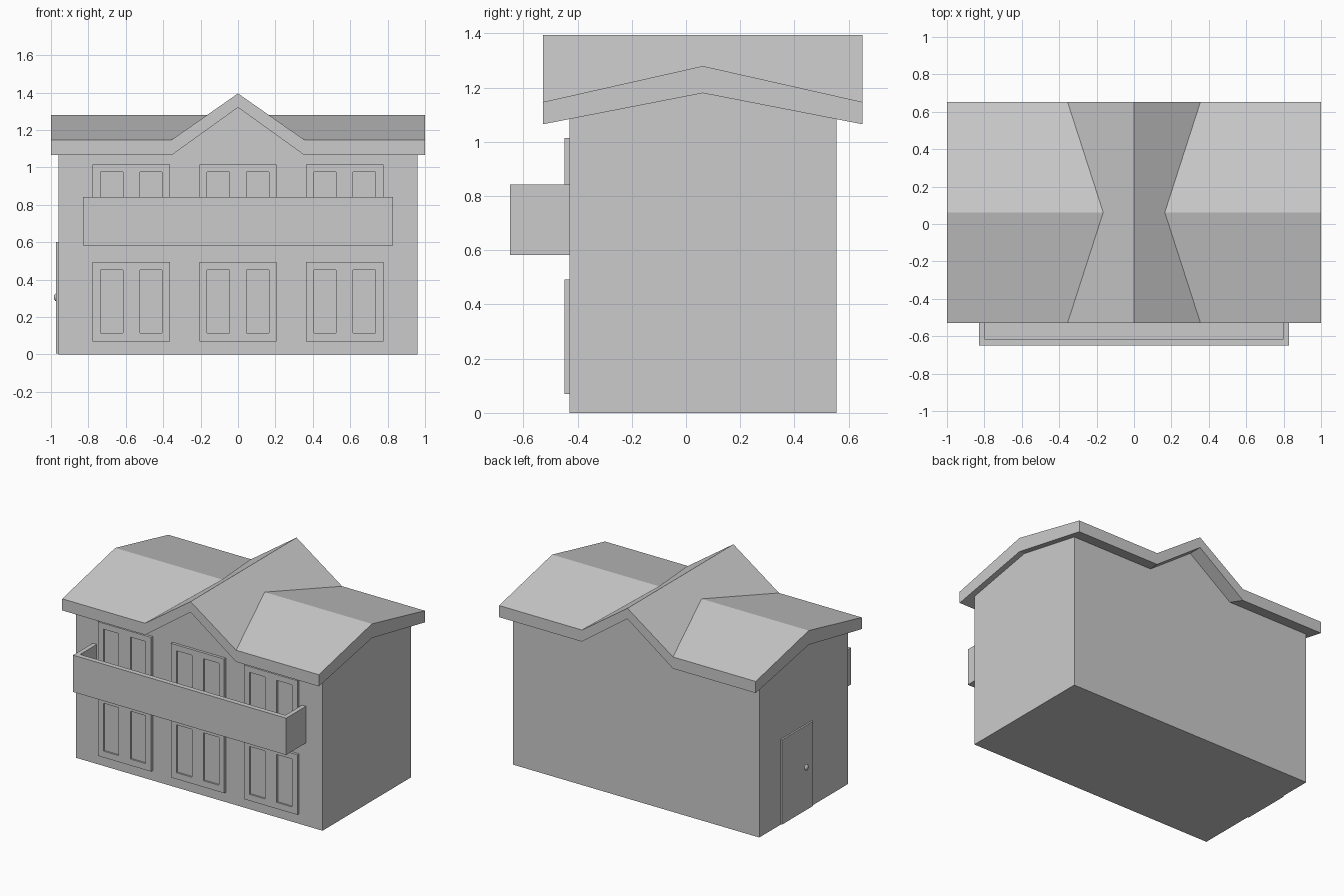
import bpy, bmesh
from mathutils import Vector

if "Cube" in bpy.data.objects:
    bpy.data.objects.remove(bpy.data.objects["Cube"])

YR = 0.062          # main ridge position in y
EAVE_F, EAVE_B = -0.528, 0.652


def finish(name, bm):
    bmesh.ops.recalc_face_normals(bm, faces=bm.faces)
    me = bpy.data.meshes.new(name)
    bm.to_mesh(me)
    bm.free()
    ob = bpy.data.objects.new(name, me)
    bpy.context.collection.objects.link(ob)
    return ob


def add_box(bm, x0, x1, y0, y1, z0, z1):
    res = bmesh.ops.create_cube(bm, size=1)
    c = Vector(((x0 + x1) / 2, (y0 + y1) / 2, (z0 + z1) / 2))
    for v in res['verts']:
        v.co = Vector((v.co.x * (x1 - x0), v.co.y * (y1 - y0), v.co.z * (z1 - z0))) + c


def boxes(name, items):
    bm = bmesh.new()
    for b in items:
        add_box(bm, *b)
    return finish(name, bm)


def section(y, half, eave, ridge, peak, valley=0.355):
    """Cross-gable outline at depth y, from left to right."""
    t = 1 - abs(y - YR) / (EAVE_B - YR)
    z = eave + (ridge - eave) * t
    v = valley * (peak - z) / (peak - eave)
    return [(-half, y, z), (-v, y, z), (0, y, peak), (v, y, z), (half, y, z)]


def gabled_solid(name, ys, half, top, bottom):
    """Solid between a top and a bottom cross-gable surface (or a flat base)."""
    bm = bmesh.new()
    rows = []
    for y in ys:
        up = section(y, half, *top)
        lo = section(y, half, *bottom) if bottom else [(p[0], y, 0) for p in up]
        rows.append([bm.verts.new(p) for p in up + lo[::-1]])
    for a, b in zip(rows, rows[1:]):
        n = len(a)
        for i in range(n):
            j = (i + 1) % n
            bm.faces.new((a[i], a[j], b[j], b[i]))
    # end faces split in strips
    for r in (rows[0], rows[-1]):
        for i in range(4):
            bm.faces.new((r[i], r[i + 1], r[8 - i], r[9 - i]))
    return finish(name, bm)


# Roof slab and the house body that follows its underside
SOFFIT = (1.065, 1.18, 1.32)
gabled_solid("roof", (EAVE_F, YR, EAVE_B), 1.0, (1.147, 1.28, 1.395), SOFFIT)
gabled_solid("house_body", (-0.43, YR, 0.555), 0.96, SOFFIT, None)

# Balcony: floor, front parapet and two side parapets
boxes("balcony", [
    (-0.83, 0.83, -0.65, -0.43, 0.583, 0.612),
    (-0.83, 0.83, -0.65, -0.615, 0.612, 0.842),
    (-0.83, -0.80, -0.615, -0.43, 0.612, 0.842),
    (0.80, 0.83, -0.615, -0.43, 0.612, 0.842),
])

# Double glazed doors on both floors: raised frame around two recessed panes
for floor, z in (("lower", 0.07), ("upper", 0.592)):
    for side, cx in (("left", -0.57), ("middle", 0), ("right", 0.57)):
        y0, y1 = -0.449, -0.43
        stiles = [(-0.207, -0.165), (-0.046, 0.046), (0.165, 0.207)]
        parts = [(cx + a, cx + b, y0, y1, z, z + 0.423) for a, b in stiles]
        for a, b in ((-0.165, -0.046), (0.046, 0.165)):
            parts.append((cx + a, cx + b, y0, y1, z, z + 0.045))
            parts.append((cx + a, cx + b, y0, y1, z + 0.382, z + 0.423))
            parts.append((cx + a, cx + b, -0.437, y1, z + 0.045, z + 0.382))
        boxes(f"{floor}_{side}_glass_door", parts)

# Side entrance door with knob
boxes("side_door", [(-0.972, -0.96, -0.028, 0.318, 0.004, 0.60)])
bpy.ops.mesh.primitive_uv_sphere_add(segments=16, ring_count=8, radius=0.02,
                                     location=(-0.972, 0.05, 0.305))
knob = bpy.context.object
knob.name = "door_knob"
knob.scale.x = 0.65
bpy.ops.object.shade_smooth_by_angle()
